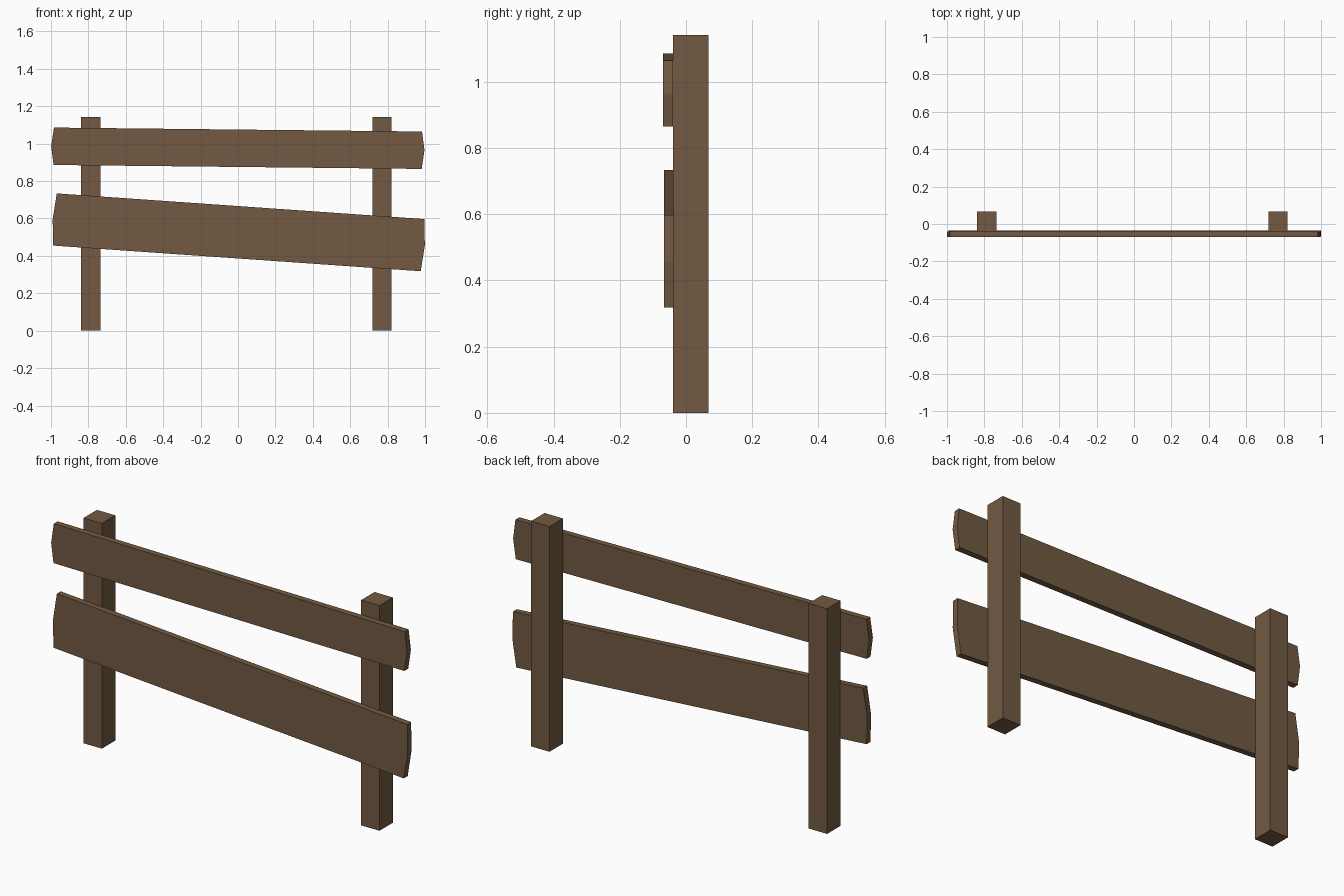
import bpy, bmesh

if "Cube" in bpy.data.objects:
    bpy.data.objects.remove(bpy.data.objects["Cube"])

# Single weathered wood colour
wood = bpy.data.materials.new("brown wood")
wood.diffuse_color = (0.168, 0.102, 0.054, 1.0)
wood.use_nodes = True
wood.node_tree.nodes["Principled BSDF"].inputs["Base Color"].default_value = wood.diffuse_color


def extruded(name, outline, y0, y1):
    """Extrude an (x, z) outline from y0 back to y1."""
    bm = bmesh.new()
    face = bm.faces.new([bm.verts.new((x, y0, z)) for x, z in outline])
    res = bmesh.ops.extrude_face_region(bm, geom=[face])
    verts = [g for g in res["geom"] if isinstance(g, bmesh.types.BMVert)]
    bmesh.ops.translate(bm, verts=verts, vec=(0, y1 - y0, 0))
    bmesh.ops.recalc_face_normals(bm, faces=bm.faces)
    mesh = bpy.data.meshes.new(name)
    bm.to_mesh(mesh)
    bm.free()
    mesh.materials.append(wood)
    obj = bpy.data.objects.new(name, mesh)
    bpy.context.collection.objects.link(obj)
    return obj


# Square posts
for name, x0, x1 in (("left_post", -0.839, -0.736), ("right_post", 0.718, 0.821)):
    extruded(name, [(x0, 0), (x1, 0), (x1, 1.142), (x0, 1.142)], -0.039, 0.068)

# Tilted planks with shallow pointed ends
extruded("upper_plank",
         [(-0.986, 0.886), (0.982, 0.865), (0.997, 0.965),
          (0.984, 1.065), (-0.984, 1.086), (-0.999, 0.986)], -0.070, -0.039)
extruded("lower_plank",
         [(-0.988, 0.455), (0.977, 0.318), (0.999, 0.457),
          (0.996, 0.597), (-0.969, 0.734), (-0.991, 0.595)], -0.067, -0.036)
